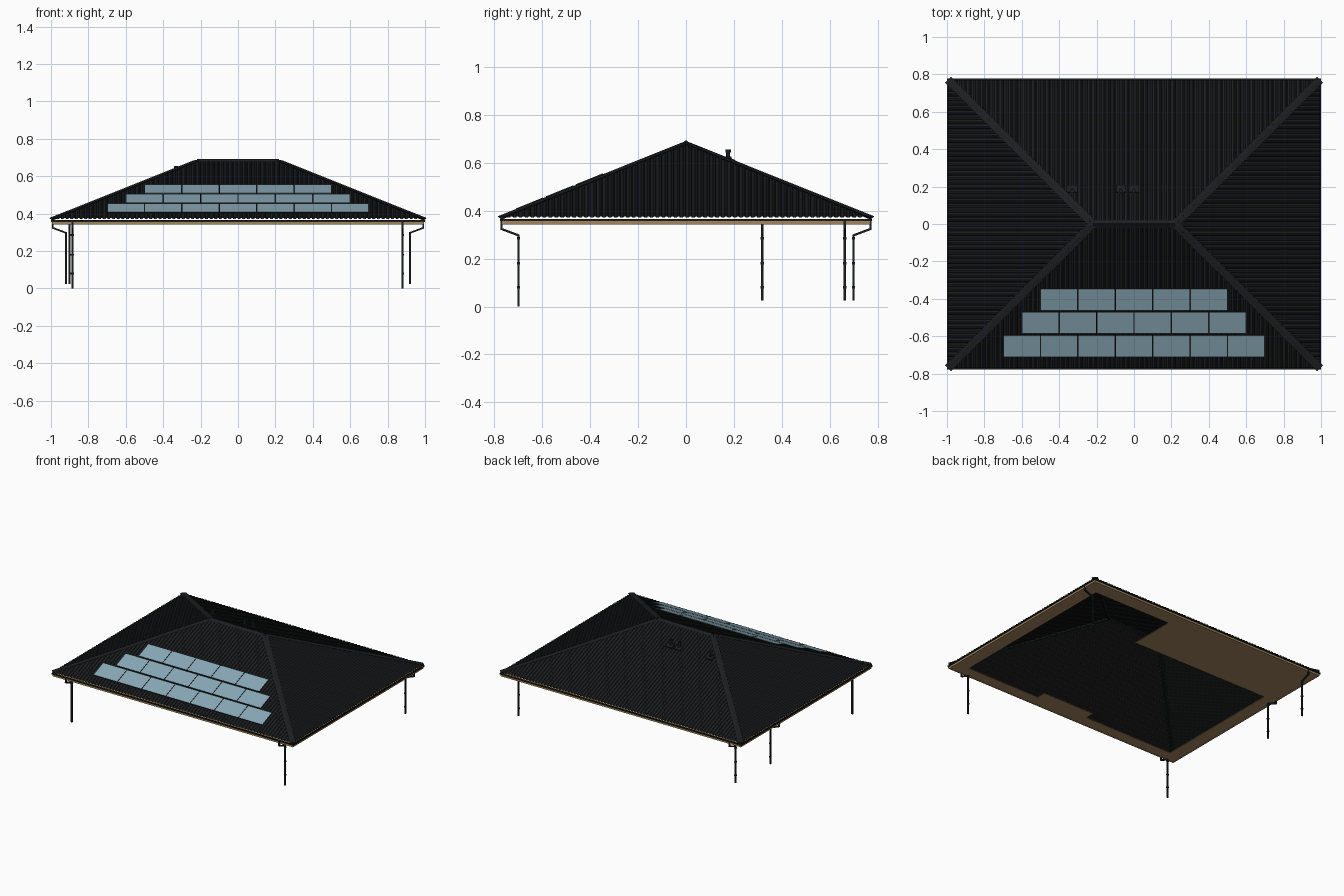
import bpy, bmesh, math
from mathutils import Vector, Matrix

if "Cube" in bpy.data.objects:
    bpy.data.objects.remove(bpy.data.objects["Cube"])

HX, HY = 0.994, 0.771         # eave half sizes
RX = 0.22                     # ridge half length
Z0, Z1 = 0.371, 0.683         # eave and ridge heights
PITCH = math.atan2(Z1 - Z0, HY)


def material(name, rgb):
    m = bpy.data.materials.new(name)
    m.diffuse_color = (*rgb, 1)
    m.use_nodes = True
    m.node_tree.nodes["Principled BSDF"].inputs["Base Color"].default_value = m.diffuse_color
    return m


DARK = material("charcoal_metal", (0.012, 0.013, 0.014))
WOOD = material("tan_trim", (0.36, 0.24, 0.11))
GLASS = material("panel_glass", (0.25, 0.39, 0.47))


def finish(bm, name, mat):
    bmesh.ops.recalc_face_normals(bm, faces=bm.faces)
    me = bpy.data.meshes.new(name)
    bm.to_mesh(me)
    bm.free()
    me.materials.append(mat)
    ob = bpy.data.objects.new(name, me)
    bpy.context.collection.objects.link(ob)
    return ob


def box(bm, lo, hi, mtx=Matrix()):
    lo, hi = Vector(lo), Vector(hi)
    m = mtx @ Matrix.Translation((lo + hi) / 2) @ Matrix.Diagonal((*(hi - lo), 1))
    bmesh.ops.create_cube(bm, size=1, matrix=m)


def prism(bm, a, b, side, profile):
    """Sweep a (side, up) profile along a straight line from a to b."""
    a, b, side = Vector(a), Vector(b), Vector(side).normalized()
    up = side.cross((b - a).normalized())
    ends = [[bm.verts.new(p + side * s + up * u) for s, u in profile] for p in (a, b)]
    n = len(profile)
    for i in range(n):
        j = (i + 1) % n
        bm.faces.new((ends[0][i], ends[0][j], ends[1][j], ends[1][i]))
    bm.faces.new(ends[0])
    bm.faces.new(ends[1][::-1])


def ring(name, profile, mat):
    """Mitred rectangular ring from an (inset, z) profile."""
    bm = bmesh.new()
    loops = [[bm.verts.new((sx * (1 - o), sy * (0.777 - o), z)) for o, z in profile]
             for sx, sy in ((-1, -1), (1, -1), (1, 1), (-1, 1))]
    n = len(profile)
    for k in range(4):
        for i in range(n):
            j = (i + 1) % n
            p, q = loops[k], loops[(k + 1) % 4]
            bm.faces.new((p[i], p[j], q[j], q[i]))
    return finish(bm, name, mat)


# ribbed roof sheets, each trimmed along the hips
def roof_sheet(name, half, depth, place):
    bm = bmesh.new()
    count = round(2 * half / 0.025)
    step = 2 * half / count
    full = depth * (1 - 1e-4)
    prev = None
    for i in range(count):
        for f, h in ((0, 0), (0.45, 0), (0.6, 0.005), (0.85, 0.005), (1, 0)):
            if f == 1 and i < count - 1:
                continue
            u = -half + (i + f) * step
            d = min(full, (half - abs(u)) * (HY / (HX - RX) if half == HX else (HX - RX) / HY))
            cur = [bm.verts.new((*place(u, t), Z0 + (Z1 - Z0) * t / depth + h)) for t in (0, d)]
            if prev:
                bm.faces.new((prev[0], cur[0], cur[1], prev[1]))
            prev = cur
    finish(bm, name, DARK)


roof_sheet("roof_front", HX, HY, lambda u, t: (u, -HY + t))
roof_sheet("roof_back", HX, HY, lambda u, t: (u, HY - t))
roof_sheet("roof_left", HY, HX - RX, lambda u, t: (-HX + t, u))
roof_sheet("roof_right", HY, HX - RX, lambda u, t: (HX - t, u))

# ridge and hip cappings
def cap_profile(slope):
    return [(-0.022, 0.004 - 0.022 * slope), (-0.008, 0.006), (-0.004, 0.010), (0.004, 0.010),
            (0.008, 0.006), (0.022, 0.004 - 0.022 * slope), (0, -0.004)]


bm = bmesh.new()
prism(bm, (RX, 0, Z1), (-RX, 0, Z1), (0, 1, 0), cap_profile(0.4))
finish(bm, "ridge_cap", DARK)
bm = bmesh.new()
for sx in (-1, 1):
    for sy in (-1, 1):
        a, b = Vector((sx * HX, sy * HY, Z0 + 0.003)), Vector((sx * RX, 0, Z1))
        prism(bm, a, b, (b - a).cross(Vector((0, 0, 1))) * -1, cap_profile(0.28))
finish(bm, "hip_caps", DARK)

# gutter channel and fascia below the eaves
ring("gutter", [(0, 0.365), (0, 0.356), (0.014, 0.356), (0.014, 0.363), (0.012, 0.363),
                (0.012, 0.358), (0.002, 0.358), (0.002, 0.365)], DARK)
ring("fascia", [(0.006, 0.358), (0.006, 0.342), (0.016, 0.342), (0.016, 0.362),
                (0.012, 0.362), (0.012, 0.358)], WOOD)

# soffit lining with rear porch and front entry areas
bm = bmesh.new()
for x0, x1, y0, y1 in ((-0.986, 0.986, 0.66, 0.763), (-0.986, 0.25, 0.31, 0.66),
                       (-0.986, -0.89, -0.68, 0.31), (0.89, 0.986, -0.68, 0.66),
                       (-0.986, 0.986, -0.763, -0.68), (-0.15, 0.28, -0.68, -0.61)):
    box(bm, (x0, y0, 0.343), (x1, y1, 0.347))
finish(bm, "soffit", WOOD)

# downpipes: wall position, outward direction, foot height
for name, x, y, out, foot in (("front_left", -0.885, -0.70, (0, -1, 0), 0),
                              ("front_right", 0.88, -0.70, (0, -1, 0), 0),
                              ("back_left", -0.90, 0.70, (0, 1, 0), 0.025),
                              ("porch", -0.92, 0.318, (-1, 0, 0), 0.025),
                              ("back_right", 0.92, 0.663, (1, 0, 0), 0.025)):
    bm = bmesh.new()
    o = Vector(out)
    side = Vector((0, 0, 1)).cross(o)
    w, d = 0.0055, 0.0045
    rect = [(-w, -d), (w, -d), (w, d), (-w, d)]
    p = Vector((x, y, 0))
    q = p + o * 0.07
    at = lambda v, z: Vector((v.x, v.y, z))
    prism(bm, at(q, 0.362), at(q, 0.322), side, rect)
    prism(bm, at(q, 0.325) + o * 0.004, at(p, 0.296) - o * 0.004, side, rect)
    prism(bm, at(p, 0.301), at(p, foot), side, rect)
    strap = [(s * 1.3, t * 1.35) for s, t in rect]
    for z in (0.08, 0.18, 0.285):
        prism(bm, at(p, z + 0.005), at(p, z - 0.005), side, strap)
    finish(bm, "downpipe_" + name, DARK)

# solar panels in three stepped rows
frames, glass = bmesh.new(), bmesh.new()
for row, count in enumerate((7, 6, 5)):
    yc = -0.652 + row * 0.124
    zc = Z0 + (Z1 - Z0) * (HY + yc) / HY + 0.010
    for i in range(count):
        xc = (i - (count - 1) / 2) * 0.2
        m = Matrix.Translation((xc, yc, zc)) @ Matrix.Rotation(PITCH, 4, 'X')
        box(frames, (-0.099, -0.0625, -0.003), (0.099, 0.0625, 0.002), m)
        box(glass, (-0.0975, -0.061, 0.0), (0.0975, 0.061, 0.0035), m)
finish(frames, "solar_panel_frames", DARK)
finish(glass, "solar_panel_glass", GLASS)

# vent pipes with sloped flashing on the back slope
for n, x in enumerate((-0.33, -0.07, 0.0)):
    bm = bmesh.new()
    y = 0.176
    zr = Z0 + (Z1 - Z0) * (HY - y) / HY
    m = Matrix.Translation((x, y + 0.011, zr)) @ Matrix.Rotation(-PITCH, 4, 'X')
    box(bm, (-0.026, -0.019, -0.002), (0.026, 0.019, 0.007), m)
    for r, z0, z1 in ((0.014, zr, zr + 0.014), (0.008, zr, 0.65), (0.0115, 0.643, 0.655)):
        bmesh.ops.create_cone(bm, cap_ends=True, segments=16, radius1=r, radius2=r,
                              depth=z1 - z0, matrix=Matrix.Translation((x, y, (z0 + z1) / 2)))
    ob = finish(bm, f"vent_pipe_{n + 1}", DARK)
    bpy.context.view_layer.objects.active = ob
    ob.select_set(True)
    bpy.ops.object.shade_smooth_by_angle()
    ob.select_set(False)
